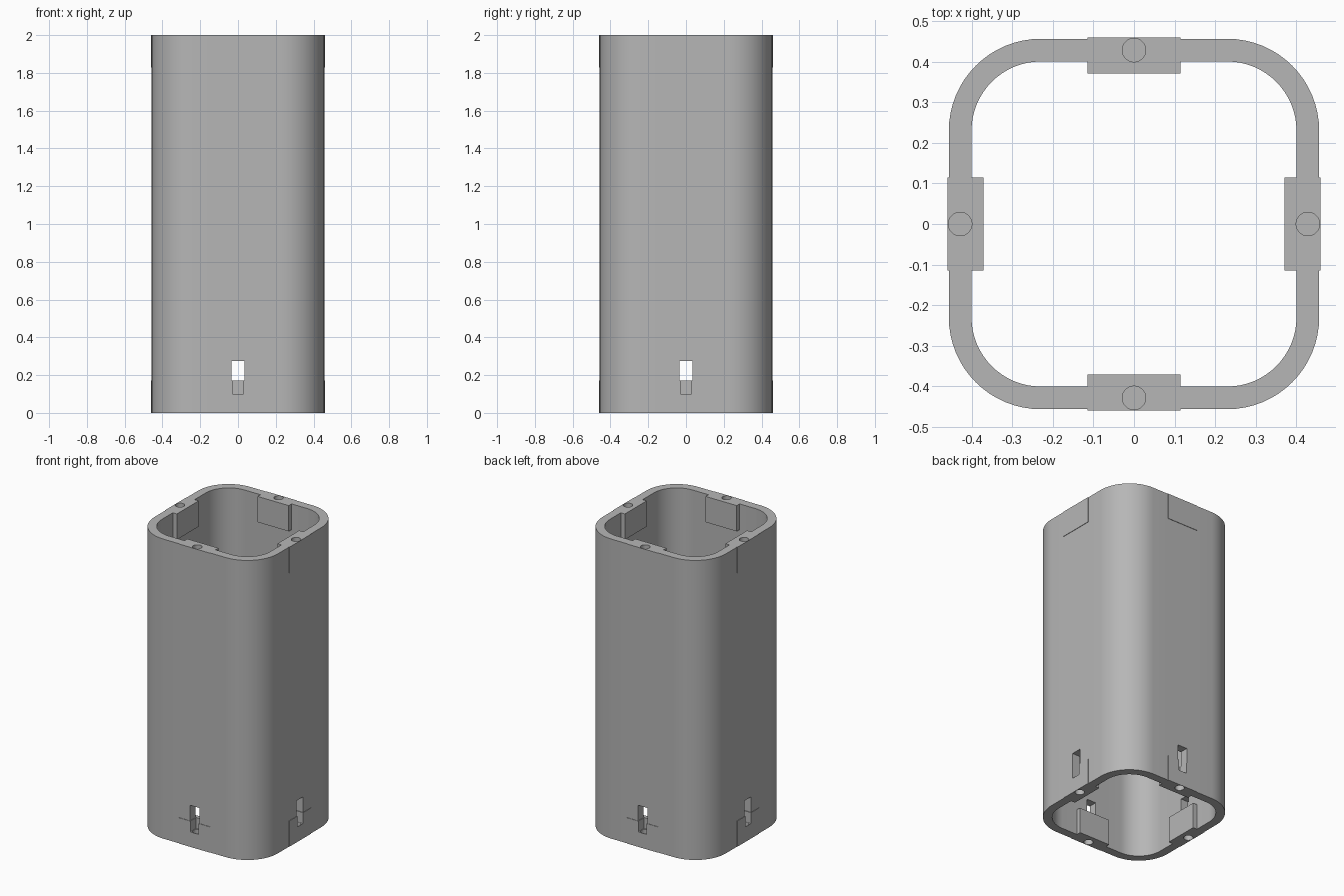
import bpy, bmesh, math
from mathutils import Matrix, Vector

cube = bpy.data.objects.get("Cube")
if cube:
    bpy.data.objects.remove(cube, do_unlink=True)

HEIGHT, OUTER, INNER = 2.0, 0.457, 0.401
CORNER = 0.23          # where straight sides meet the rounded corners
BLOCK_H, BLOCK_W = 0.172, 0.115
HOLE_Y, HOLE_R = 0.429, 0.029

grey = bpy.data.materials.new("matte grey")
grey.use_nodes = True
colour = (0.47, 0.47, 0.47, 1)
grey.diffuse_color = colour
grey.node_tree.nodes["Principled BSDF"].inputs["Base Color"].default_value = colour


def make_object(name, bm):
    bmesh.ops.recalc_face_normals(bm, faces=bm.faces[:])
    mesh = bpy.data.meshes.new(name)
    bm.to_mesh(mesh)
    bm.free()
    mesh.materials.append(grey)
    obj = bpy.data.objects.new(name, mesh)
    bpy.context.collection.objects.link(obj)
    return obj


def rounded_square(half, steps=16):
    """Square with rounded corners, as a list of 2D points."""
    centre, radius = min(CORNER, half), half - CORNER
    points = []
    for quarter in range(4):
        turn = Matrix.Rotation(quarter * math.pi / 2, 2)
        for i in range(steps + 1):
            a = i / steps * math.pi / 2
            points.append(turn @ Vector((centre + radius * math.cos(a),
                                         centre + radius * math.sin(a))))
    return points


def four_sides(bm, add):
    """Repeat a feature on all four walls."""
    for quarter in range(4):
        add(bm, Matrix.Rotation(quarter * math.pi / 2, 4, 'Z'))


def add_box(bm, turn, half_w, y0, y1, z0, z1):
    place = Matrix.Translation((0, (y0 + y1) / 2, (z0 + z1) / 2))
    size = Matrix.Diagonal((2 * half_w, y1 - y0, z1 - z0, 1))
    bmesh.ops.create_cube(bm, size=1, matrix=turn @ place @ size)


def add_hole(bm, turn, z0, z1):
    place = Matrix.Translation((0, HOLE_Y, (z0 + z1) / 2))
    bmesh.ops.create_cone(bm, cap_ends=True, segments=32, radius1=HOLE_R,
                          radius2=HOLE_R, depth=z1 - z0, matrix=turn @ place)


def combine(target, helper, operation):
    """Apply a boolean and discard its helper."""
    helper.hide_render = True
    mod = target.modifiers.new(helper.name, 'BOOLEAN')
    mod.operation, mod.solver, mod.object = operation, 'EXACT', helper
    bpy.context.view_layer.objects.active = target
    bpy.ops.object.modifier_apply(modifier=mod.name)
    bpy.data.objects.remove(helper, do_unlink=True)


# Tube wall
bm = bmesh.new()
rings = []
for half, z in ((OUTER, 0), (OUTER, HEIGHT), (INNER, HEIGHT), (INNER, 0)):
    rings.append([bm.verts.new((p.x, p.y, z)) for p in rounded_square(half)])
count = len(rings[0])
for r in range(4):
    a, b = rings[r], rings[(r + 1) % 4]
    for i in range(count):
        j = (i + 1) % count
        bm.faces.new((a[i], a[j], b[j], b[i]))
housing = make_object("square_tube_housing", bm)

# Fastening blocks at both ends of every wall
bm = bmesh.new()
for z in (0, HEIGHT - BLOCK_H):
    four_sides(bm, lambda m, t: add_box(m, t, BLOCK_W, 0.371, 0.46, z, z + BLOCK_H))
combine(housing, make_object("fastening_blocks", bm), 'UNION')

# Screw holes in both rims
bm = bmesh.new()
four_sides(bm, lambda m, t: add_hole(m, t, -0.05, 0.12))
four_sides(bm, lambda m, t: add_hole(m, t, HEIGHT - 0.14, HEIGHT + 0.05))
combine(housing, make_object("screw_hole_cutters", bm), 'DIFFERENCE')

# Window through the wall above each lower block
bm = bmesh.new()
four_sides(bm, lambda m, t: add_box(m, t, 0.034, 0.36, 0.5, BLOCK_H, 0.276))
combine(housing, make_object("window_cutters", bm), 'DIFFERENCE')

# Screw access pocket continuing down into each lower block
bm = bmesh.new()
four_sides(bm, lambda m, t: add_box(m, t, 0.03, 0.398, 0.5, 0.1, BLOCK_H + 0.01))
combine(housing, make_object("pocket_cutters", bm), 'DIFFERENCE')

bpy.ops.object.select_all(action='DESELECT')
housing.select_set(True)
bpy.context.view_layer.objects.active = housing
bpy.ops.object.shade_smooth_by_angle(angle=math.radians(30))
